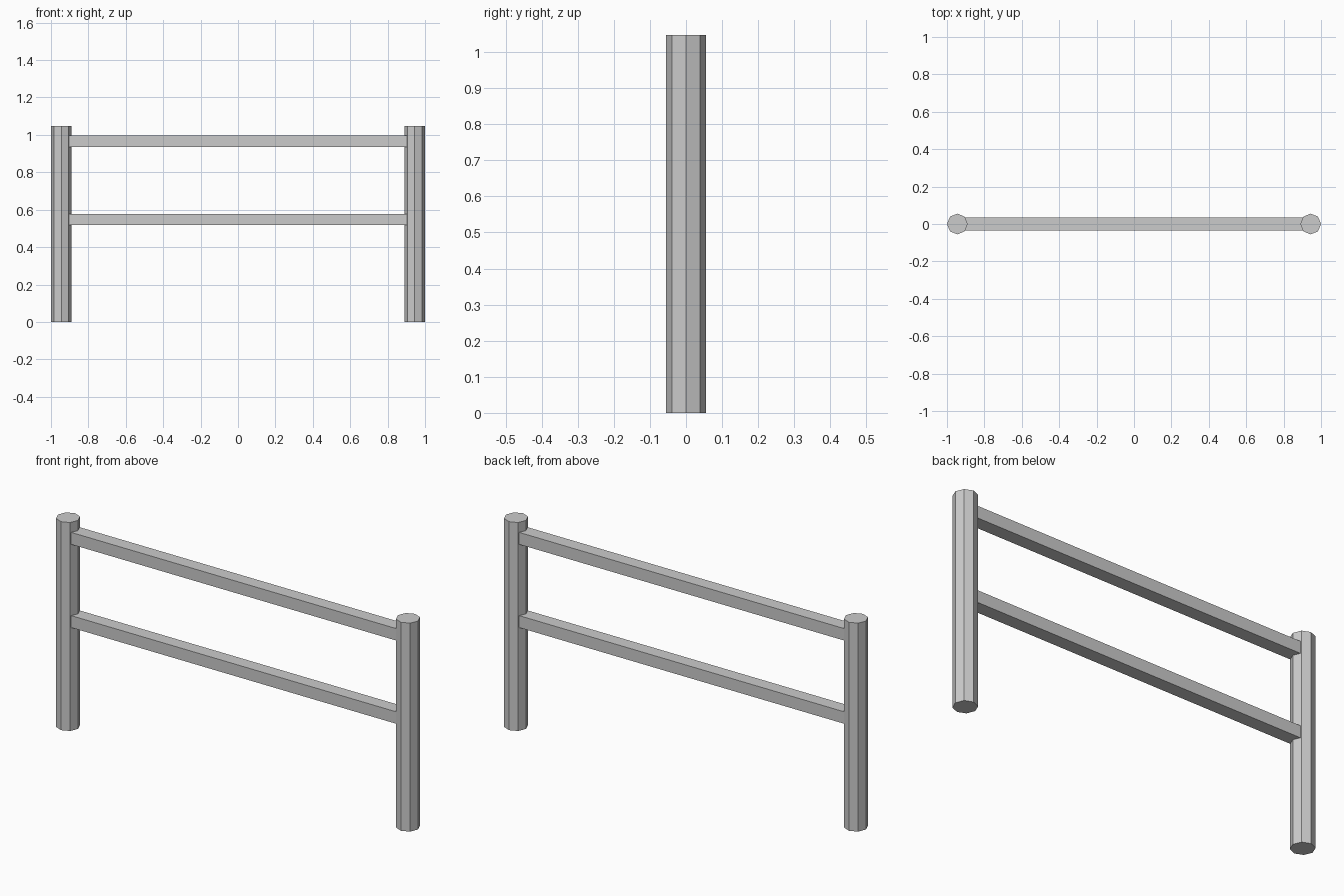
import bpy

if "Cube" in bpy.data.objects:
    bpy.data.objects.remove(bpy.data.objects["Cube"])

POST_X, POST_R, POST_H = 0.9445, 0.0555, 1.047


def post(name, x):
    # Octagonal post with corners on the x and y axes
    bpy.ops.mesh.primitive_cylinder_add(vertices=8, radius=POST_R, depth=POST_H,
                                        location=(x, 0, POST_H / 2))
    bpy.context.object.name = name


def rail(name, z):
    # Square-edged rail running into both posts
    bpy.ops.mesh.primitive_cube_add(size=1, location=(0, 0, z))
    ob = bpy.context.object
    ob.name = name
    ob.scale = (2 * POST_X, 0.068, 0.06)
    bpy.ops.object.transform_apply(location=False, rotation=False, scale=True)


post("left_post", -POST_X)
post("right_post", POST_X)
rail("lower_rail", 0.548)
rail("upper_rail", 0.966)
